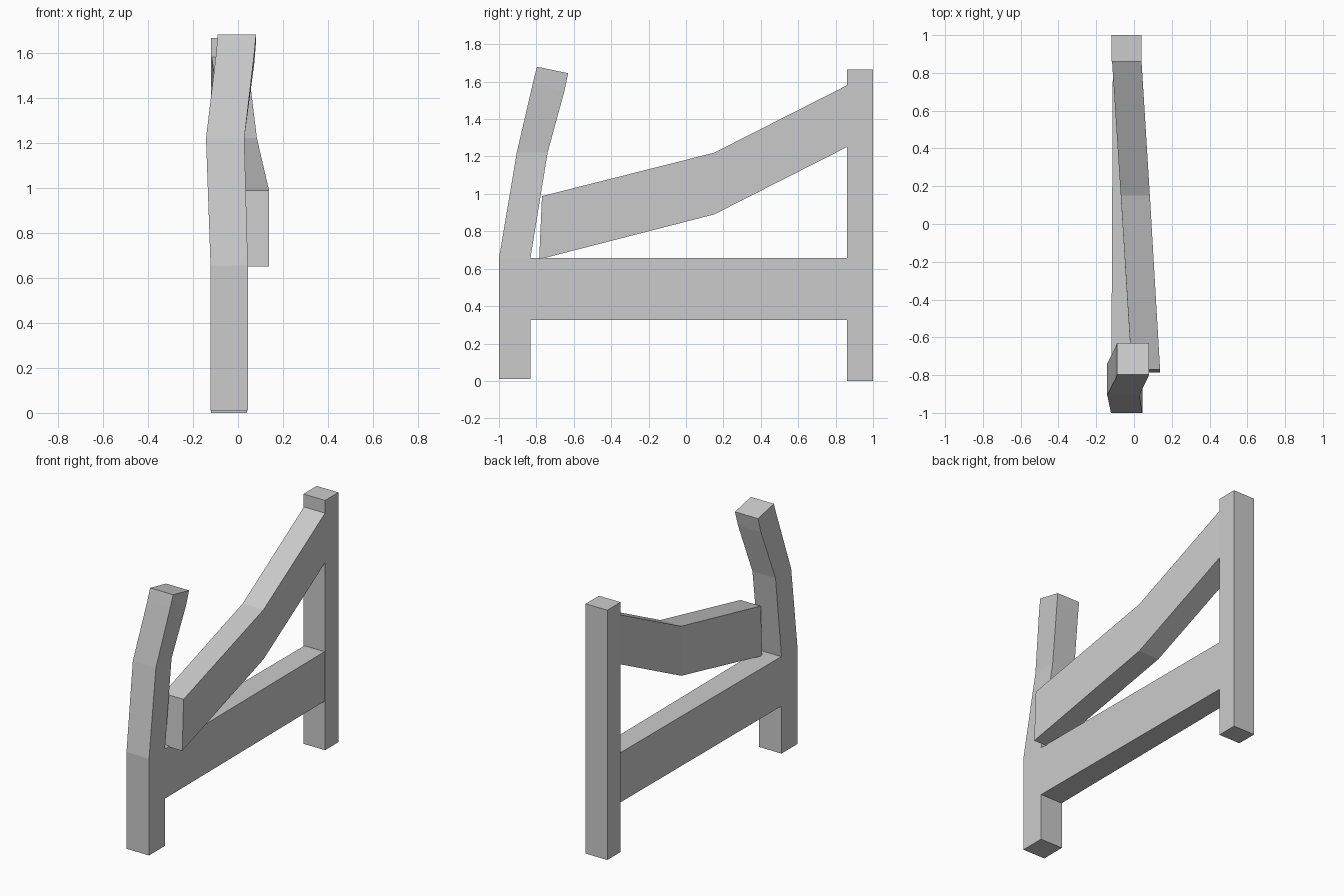
import bpy, bmesh

if "Cube" in bpy.data.objects:
    bpy.data.objects.remove(bpy.data.objects["Cube"])


def loft(name, rings):
    """Closed square-section beam through a list of four-point rings."""
    bm = bmesh.new()
    loops = [[bm.verts.new(p) for p in ring] for ring in rings]
    for a, b in zip(loops, loops[1:]):
        for i in range(4):
            j = (i + 1) % 4
            bm.faces.new((a[i], a[j], b[j], b[i]))
    bm.faces.new(loops[0][::-1])
    bm.faces.new(loops[-1])
    bmesh.ops.recalc_face_normals(bm, faces=bm.faces)
    mesh = bpy.data.meshes.new(name)
    bm.to_mesh(mesh)
    bm.free()
    obj = bpy.data.objects.new(name, mesh)
    bpy.context.collection.objects.link(obj)
    return obj


def post_ring(x0, x1, y0, z0, y1, z1):
    # ring across a post: front edge (y0, z0), back edge (y1, z1)
    return [(x0, y0, z0), (x1, y0, z0), (x1, y1, z1), (x0, y1, z1)]


def rail_ring(x0, x1, yb, zb, yt, zt):
    # ring across a rail: bottom edge (yb, zb), top edge (yt, zt)
    return [(x0, yb, zb), (x1, yb, zb), (x1, yt, zt), (x0, yt, zt)]


# Bent front post, leaning back at the top
loft("front_post", [
    post_ring(-0.122, 0.044, -1.0, 0.01, -0.832, 0.01),
    post_ring(-0.122, 0.044, -1.0, 0.655, -0.832, 0.655),
    post_ring(-0.142, 0.028, -0.905, 1.22, -0.74, 1.22),
    post_ring(-0.097, 0.072, -0.818, 1.595, -0.65, 1.55),
    post_ring(-0.09, 0.08, -0.797, 1.68, -0.63, 1.645),
])

# Straight back post
loft("back_post", [
    post_ring(-0.12, 0.04, 0.86, 0.0, 1.0, 0.0),
    post_ring(-0.12, 0.04, 0.86, 1.665, 1.0, 1.665),
])

# Level lower rail joining the posts
loft("lower_rail", [
    rail_ring(-0.12, 0.044, -0.832, 0.325, -0.832, 0.656),
    rail_ring(-0.112, 0.036, 0.86, 0.325, 0.86, 0.656),
])

# Broken upper rail sagging sideways off the front post
loft("fallen_rail", [
    rail_ring(-0.012, 0.138, -0.785, 0.65, -0.77, 0.988),
    rail_ring(-0.07, 0.084, 0.15, 0.89, 0.15, 1.22),
    rail_ring(-0.116, 0.04, 0.86, 1.25, 0.86, 1.58),
])
